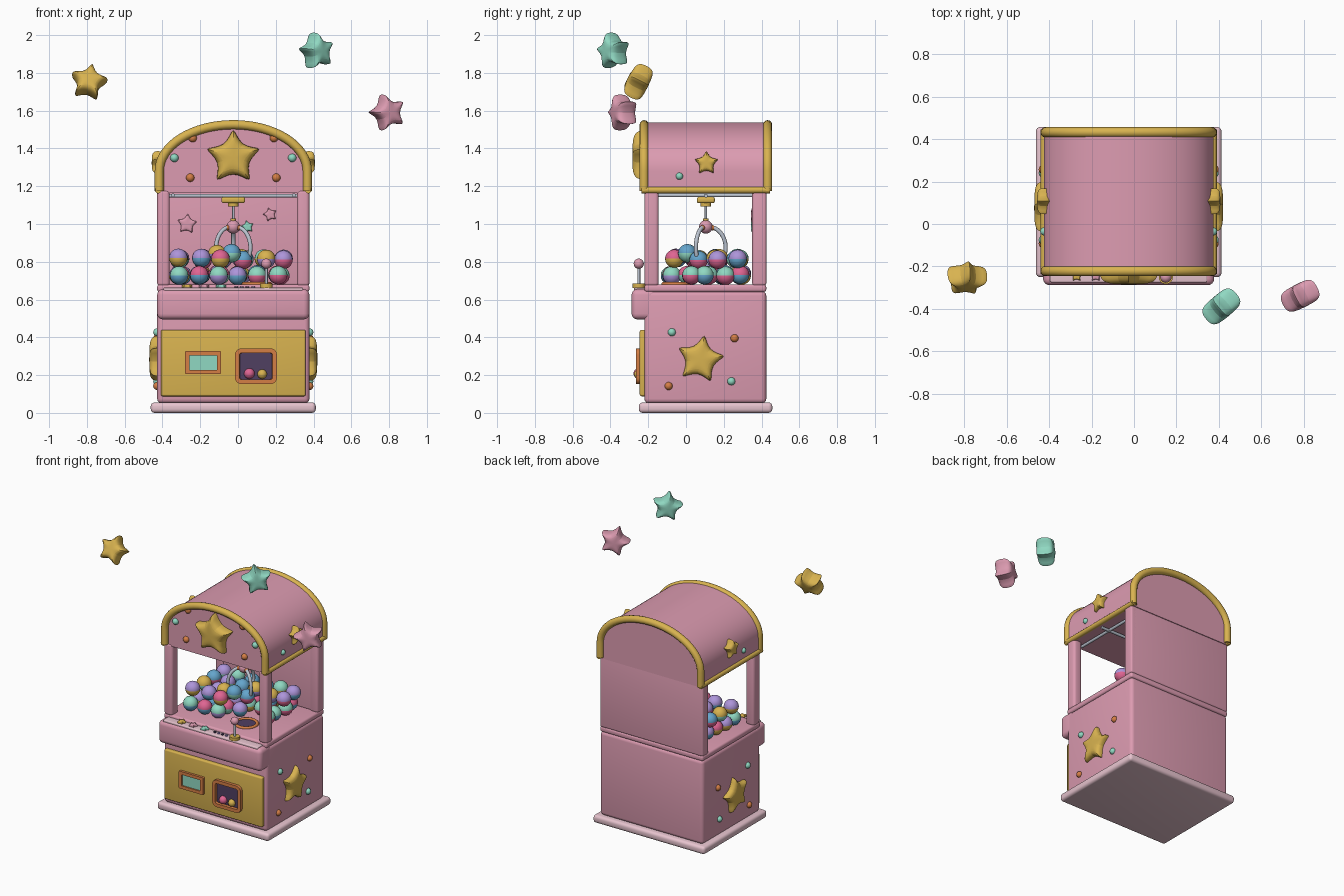
import bpy, bmesh, random
from math import sin, cos, pi, radians
from mathutils import Matrix, Vector

if "Cube" in bpy.data.objects:
    bpy.data.objects.remove(bpy.data.objects["Cube"])
random.seed(4)
CX = -0.025   # centre line of the cabinet


def material(name, r, g, b):
    m = bpy.data.materials.new(name)
    m.use_nodes = True
    m.diffuse_color = (r, g, b, 1)
    m.node_tree.nodes["Principled BSDF"].inputs["Base Color"].default_value = (r, g, b, 1)
    return m


PINK = material("candy pink", .72, .33, .44)
PALE = material("pale pink", .80, .55, .62)
GOLD = material("gold", .69, .45, .08)
MINT = material("mint", .28, .69, .54)
ORANGE = material("orange", .66, .21, .06)
DARK = material("dark plum", .08, .05, .12)
ROSE = material("hot pink", .74, .13, .29)
LILAC = material("lilac", .42, .30, .70)
BLUE = material("sky blue", .13, .38, .61)
STEEL = material("steel", .50, .55, .63)
made = []


def finish(name, bm, *mats):
    bmesh.ops.recalc_face_normals(bm, faces=bm.faces)
    mesh = bpy.data.meshes.new(name)
    bm.to_mesh(mesh)
    bm.free()
    for m in mats:
        mesh.materials.append(m)
    ob = bpy.data.objects.new(name, mesh)
    bpy.context.collection.objects.link(ob)
    made.append(ob)
    return ob


def cube(bm, x, y, z):
    mid = [(a + b) / 2 for a, b in (x, y, z)]
    size = [b - a for a, b in (x, y, z)]
    bmesh.ops.create_cube(bm, size=1, matrix=Matrix.Translation(mid) @ Matrix.Diagonal(size + [1]))


def box(name, x, y, z, mat, bevel=.015):
    bm = bmesh.new()
    cube(bm, x, y, z)
    bmesh.ops.bevel(bm, geom=bm.edges[:], offset=bevel, segments=4, profile=.5, affect='EDGES')
    return finish(name, bm, mat)


def framed_opening(name, x, y, z, rim, corner, depth, inner):
    bm = bmesh.new()
    cube(bm, x, y, z)
    along = [e for e in bm.edges if abs(e.verts[0].co.y - e.verts[1].co.y) > .001]
    bmesh.ops.bevel(bm, geom=along, offset=corner, segments=5, profile=.5, affect='EDGES')
    bm.normal_update()
    front = min(bm.faces, key=lambda f: f.calc_center_median().y)
    bmesh.ops.inset_region(bm, faces=[front], thickness=rim)
    bmesh.ops.inset_region(bm, faces=[front], thickness=.002, depth=-depth)
    front.material_index = 1
    return finish(name, bm, ORANGE, inner)


def ball(name, at, r, mat, lower=None, seg=20):
    bm = bmesh.new()
    bmesh.ops.create_uvsphere(bm, u_segments=seg, v_segments=seg // 2, radius=r)
    for f in bm.faces:
        f.material_index = int(lower is not None and f.calc_center_median().z < 0)
    ob = finish(name, bm, mat, lower or mat)
    ob.location = at
    return ob


def disc(name, at, r, h, mat):
    bm = bmesh.new()
    bmesh.ops.create_cone(bm, cap_ends=True, segments=28, radius1=r, radius2=r, depth=h,
                          matrix=Matrix.Translation(at))
    return finish(name, bm, mat)


def tube(name, points, r, mat, closed=False):
    cu = bpy.data.curves.new(name, 'CURVE')
    cu.dimensions = '3D'
    cu.bevel_depth, cu.bevel_resolution, cu.use_fill_caps = r, 4, True
    sp = cu.splines.new('POLY')
    sp.points.add(len(points) - 1)
    for p, co in zip(sp.points, points):
        p.co = (*co, 1)
    sp.use_cyclic_u = closed
    tmp = bpy.data.objects.new(name, cu)
    bm = bmesh.new()
    bpy.context.collection.objects.link(tmp)
    mesh = bpy.data.meshes.new_from_object(tmp.evaluated_get(bpy.context.evaluated_depsgraph_get()))
    bm.from_mesh(mesh)
    bpy.data.objects.remove(tmp)
    bpy.data.meshes.remove(mesh)
    return finish(name, bm, mat)


def star(name, at, r, half, mat, roll=0, tilt=0, yaw=0):
    """Puffy five-pointed star that faces -y before it is turned."""
    bm = bmesh.new()
    rings = []
    for scale, y in ((.72, -half * 1.1), (1, -half * .75), (1.04, 0), (1, half * .75), (.72, half * 1.1)):
        rings.append([])
        for i in range(10):
            d = r * scale * (.41 if i % 2 else 1.38)
            a = pi / 2 + i * pi / 5
            rings[-1].append(bm.verts.new((d * cos(a), y, d * sin(a))))
    for a, b in zip(rings, rings[1:]):
        for i in range(10):
            bm.faces.new((a[i], a[i - 1], b[i - 1], b[i]))
    for ring, y in ((rings[0], -half * 1.15), (rings[-1], half * 1.15)):
        mid = bm.verts.new((0, y, 0))
        for i in range(10):
            bm.faces.new((ring[i - 1], ring[i], mid))
    ob = finish(name, bm, mat)
    ob.matrix_world = (Matrix.Translation(at) @ Matrix.Rotation(radians(yaw), 4, 'Z')
                       @ Matrix.Rotation(radians(tilt), 4, 'X') @ Matrix.Rotation(radians(-roll), 4, 'Y'))
    sub = ob.modifiers.new("round", 'SUBSURF')
    sub.levels = sub.render_levels = 2
    return ob


def arch(half, rise, y, foot):
    curve = [(CX - half * cos(i * pi / 32), y, 1.28 + rise * sin(i * pi / 32)) for i in range(33)]
    return [(CX - half, y, foot)] + curve + [(CX + half, y, foot)]


# Cabinet
wide = (CX - .403, CX + .403)
box("base_plate", (CX - .437, CX + .437), (-.25, .457), (0, .055), PALE, .02)
box("lower_cabinet", wide, (-.22, .425), (.05, .645), PINK, .025)
box("cabinet_floor", wide, (-.22, .425), (.64, .68), PINK, .014)
box("control_console", wide, (-.288, -.16), (.495, .655), PINK, .03)
box("console_top_plate", (CX - .37, CX + .37), (-.275, -.205), (.645, .663), PALE, .006)
box("front_panel", (CX - .383, CX + .383), (-.245, -.2), (.088, .44), GOLD, .01)
box("back_wall", wide, (.36, .425), (.675, 1.175), PINK, .012)
for s, side in ((-1, "right"), (1, "left")):
    for y, place in ((-.22, "front"), (.35, "back")):
        xs = sorted((CX + s * .403, CX + s * .337))
        box(f"{place}_{side}_pillar", xs, (y, y + .075), (.67, 1.18), PINK, .018)

# Screen and prize hatch
framed_opening("display_screen", (-.28, -.09), (-.262, -.23), (.205, .327), .022, .006, .008, MINT)
framed_opening("prize_hatch", (-.016, .206), (-.266, -.23), (.152, .342), .024, .035, .018, DARK)
ball("prize_ball_pink", (.06, -.25, .208), .028, ROSE)
ball("prize_ball_gold", (.128, -.25, .205), .025, GOLD)

# Roof with rounded trim
bm = bmesh.new()
verts = [bm.verts.new(p) for p in arch(.40, .258, -.215, 1.165)]
cap = bm.faces.new(verts)
new = bmesh.ops.extrude_face_region(bm, geom=[cap])["geom"]
bmesh.ops.translate(bm, vec=(0, .645, 0), verts=[v for v in new if isinstance(v, bmesh.types.BMVert)])
if not cap.is_valid or len(bm.faces) == len(verts) + 1:
    bm.faces.new(verts)
finish("arched_roof", bm, PINK)
for y, place in ((-.222, "front"), (.432, "back")):
    tube(place + "_arch_trim", arch(.392, .246, y, 1.175), .024, GOLD)
for s, side in ((-1, "right"), (1, "left")):
    x = CX + s * .397
    tube(side + "_roof_trim", [(x, -.235, 1.18), (x, .445, 1.18)], .018, GOLD)

# Star and dot decorations
star("front_roof_star", (CX, -.222, 1.352), .135, .055, GOLD)
for s, side in ((-1, "right"), (1, "left")):
    for dx, z, mat in ((.312, 1.35, MINT), (.228, 1.245, ORANGE), (.215, 1.455, ORANGE)):
        ball(side + "_front_dot", (CX + s * dx, -.215, z), .022, mat)
    star(side + "_cabinet_star", (CX + s * .403, .075, .283), .118, .037, GOLD, -10 * s, 0, 90 * s)
    star(side + "_roof_star", (CX + s * .40, .108, 1.322), .06, .028, GOLD, 0, 0, 90 * s)
    ball(side + "_roof_dot", (CX + s * .398, -.035, 1.253), .019, MINT)
    for y, z, mat in ((-.075, .427, MINT), (.257, .395, ORANGE), (.24, .167, MINT), (-.092, .142, ORANGE)):
        ball(side + "_cabinet_dot", (CX + s * .403, y, z), .021, mat)
star("wall_star_large", (-.27, .358, 1.0), .05, .012, PINK, -5)
star("wall_star_small", (.17, .358, 1.05), .035, .012, PINK, 15)
star("wall_star_mint", (.05, .358, .985), .032, .012, MINT, 10)

# Console controls
for x, mat in ((-.27, GOLD), (-.18, PINK), (-.09, MINT)):
    star("star_button", (x, -.243, .668), .027, .011, mat, 0, -90)
for i in range(4):
    disc("small_button", (-.01 + i * .03, -.243, .665), .009, .01, (DARK, LILAC)[i % 2])
disc("joystick_base", (.15, -.25, .673), .033, .022, GOLD)
tube("joystick_stick", [(.15, -.25, .67), (.15, -.25, .78)], .008, STEEL)
ball("joystick_knob", (.15, -.25, .79), .027, PINK)

# Prize chute in the floor
disc("chute_hole", (.10, -.05, .681), .07, .006, DARK)
tube("chute_rim", [(.10 + .07 * cos(i * pi / 16), -.05 + .07 * sin(i * pi / 16), .682) for i in range(32)],
     .011, ORANGE, True)

# Crane rails, carriage and claw
CY = .105
tube("cross_rail", [(CX - .38, CY, 1.15), (CX + .38, CY, 1.15)], .01, STEEL)
for s, side in ((-1, "right"), (1, "left")):
    tube(side + "_side_rail", [(CX + s * .32, -.17, 1.152), (CX + s * .32, .37, 1.152)], .01, STEEL)
box("crane_carriage", (CX - .063, CX + .063), (CY - .048, CY + .048), (1.11, 1.143), GOLD, .012)
disc("carriage_collar", (CX, CY, 1.103), .028, .02, GOLD)
tube("claw_cable", [(CX, CY, 1.1), (CX, CY, 1.0)], .006, STEEL)
disc("claw_collar", (CX, CY, 1.02), .015, .02, GOLD)
ball("claw_hub", (CX, CY, .985), .036, PINK)
for k in range(3):
    a = pi / 2 + k * 2 * pi / 3
    out = Vector((cos(a), sin(a), 0))
    hub = Vector((CX, CY, 0))
    arc = [hub + out * (.015 + .09 * sin(t)) + Vector((0, 0, .875 + .11 * cos(t)))
           for t in (i * 2.1 / 12 for i in range(13))]
    tube("claw_prong", arc, .011, STEEL)
    ball("claw_hinge", hub + out * .036 + Vector((0, 0, .98)), .014, ORANGE, None, 12)

# Pile of two-tone prize capsules
tones = [GOLD, ROSE, LILAC, MINT, BLUE]
layers = ((.732, 6, 5, -.305, -.075, .104, .092), (.815, 6, 4, -.31, -.05, .112, .108),
          (.845, 2, 1, -.12, .0, .095, .1))
for z, nx, ny, x0, y0, dx, dy in layers:
    for i in range(nx):
        for j in range(ny):
            x = x0 + i * dx + random.uniform(-.012, .012)
            y = y0 + j * dy + random.uniform(-.012, .012)
            if (x - .10) ** 2 + (y + .05) ** 2 < .0145 or (z > .8 and x > .1 and y < .06):
                continue
            top, bottom = random.sample(tones, 2)
            ball("prize_capsule", (x, y, z + random.uniform(-.006, .006)), .049, top, bottom)

# Floating stars
star("floating_gold_star", (-.79, -.255, 1.75), .094, .05, GOLD, -12, -27, 5)
star("floating_mint_star", (.415, -.385, 1.915), .094, .05, MINT, 10, 0, 40)
star("floating_pink_star", (.79, -.335, 1.59), .094, .05, PINK, 17, 0, 27)

# Smooth shading with sharp edges kept
bpy.ops.object.select_all(action='DESELECT')
for ob in made:
    ob.select_set(True)
bpy.context.view_layer.objects.active = made[0]
bpy.ops.object.shade_smooth_by_angle(angle=radians(40))
